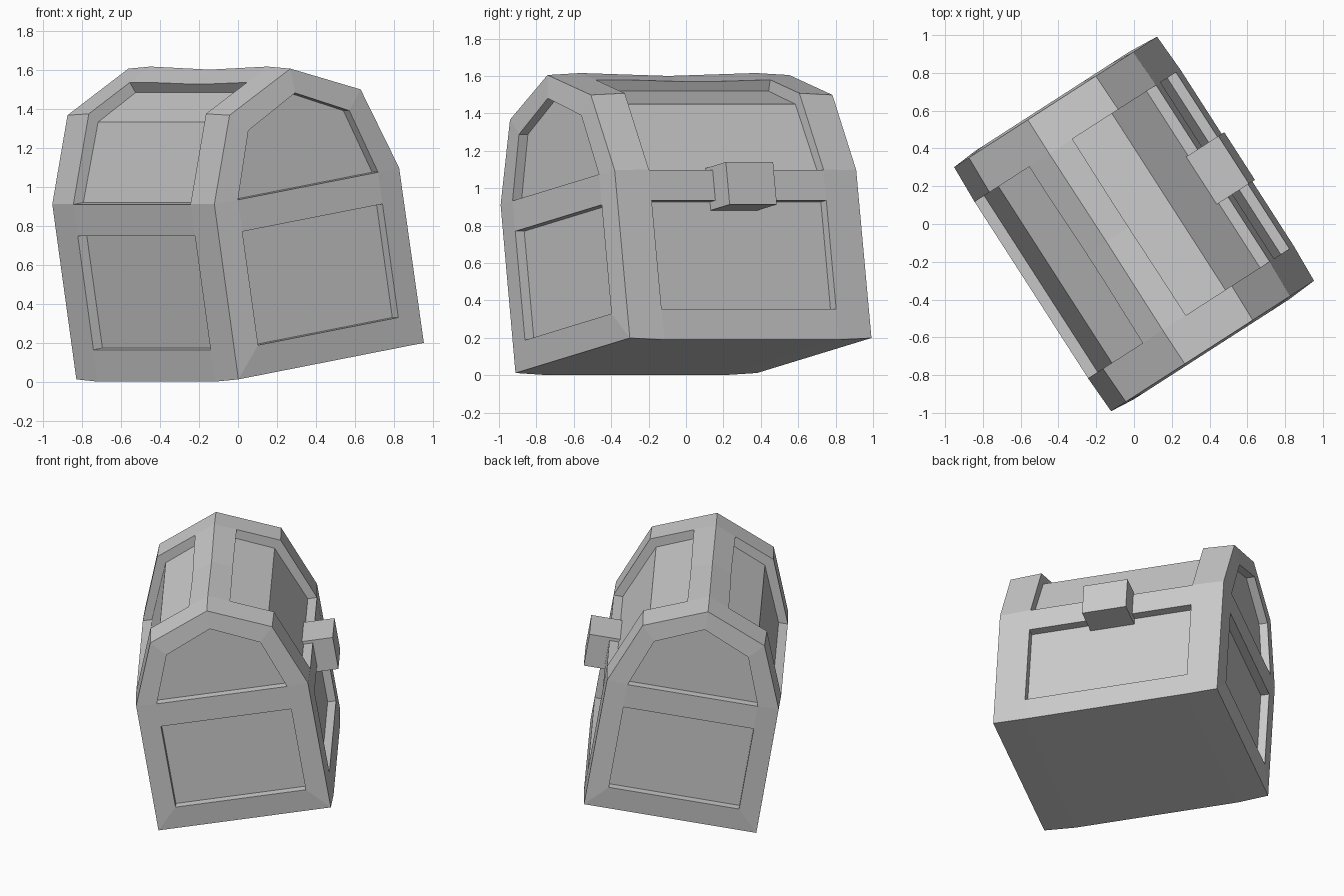
import bpy, bmesh, math
from mathutils import Matrix, Vector

if "Cube" in bpy.data.objects:
    bpy.data.objects.remove(bpy.data.objects["Cube"], do_unlink=True)

# Single plain grey material
grey = bpy.data.materials.new("plain grey")
grey.use_nodes = True
colour = (0.6, 0.6, 0.6, 1)
grey.diffuse_color = colour
grey.node_tree.nodes["Principled BSDF"].inputs["Base Color"].default_value = colour

# Chest frame: local x along the chest, y towards the lock, z up, then turned and tipped
PLACE = (Matrix.Rotation(math.radians(-57.25), 4, 'Z')
         @ Matrix.Rotation(math.radians(9.4), 4, 'X')
         @ Matrix.Translation((0, 0.09, 0.092)))


def finish(bm, name):
    bmesh.ops.recalc_face_normals(bm, faces=bm.faces)
    mesh = bpy.data.meshes.new(name)
    bm.to_mesh(mesh)
    bm.free()
    mesh.materials.append(grey)
    obj = bpy.data.objects.new(name, mesh)
    obj.matrix_world = PLACE
    bpy.context.collection.objects.link(obj)
    return obj


def mirrored(half):
    """Half outline ending on the centre line -> full outline."""
    return half + [(-y, z) for y, z in reversed(half[:-1])]


def ring(bm, x, outline):
    return [bm.verts.new((x, y, z)) for y, z in outline]


def prism(bm, outline, x0, x1):
    a, b = ring(bm, x0, outline), ring(bm, x1, outline)
    bm.faces.new(a)
    bm.faces.new(b[::-1])
    for i in range(len(a)):
        j = (i + 1) % len(a)
        bm.faces.new((a[i], b[i], b[j], a[j]))


def rect(y0, y1, z0, z1):
    return [(y0, z0), (y1, z0), (y1, z1), (y0, z1)]


SEAM = 0.91
END, BEND, DEPTH = 0.768, 0.555, 0.055
profile = mirrored([(0.573, 0), (0.571, SEAM), (0.405, 1.345), (0, 1.52)])
cap = mirrored([(0.433, 0.155), (0.433, SEAM), (0.312, 1.25), (0, 1.394)])


def bulged(k):
    return [(y * k, 0.75 + (z - 0.75) * k) for y, z in profile]


# Chest body: slightly bulged rings from one end cap to the other
bm = bmesh.new()
middle = bulged(1.014)
middle[3] = (0, 1.515)
rings = [ring(bm, x, o) for x, o in (
    (-END - 0.012, cap), (-END, profile), (-BEND, bulged(1.014)), (0, middle),
    (BEND, bulged(1.014)), (END, profile), (END + 0.012, cap))]
for a, b in zip(rings, rings[1:]):
    for i in range(len(a)):
        j = (i + 1) % len(a)
        bm.faces.new((a[i], b[i], b[j], a[j]))
bm.faces.new(rings[0])
bm.faces.new(rings[-1][::-1])
chest = finish(bm, "chest")

# Recess cutters: end panels, side panels and lid panels, on both sides
bm = bmesh.new()
lid_cut = [(0.8, SEAM), (0.518, SEAM), (0.362, 1.302), (0.112, 1.414),
           (0.18, 1.566), (0.8, 1.566)]
for s in (1, -1):
    inner, outer = s * (END + 0.01 - DEPTH), s * 0.9
    prism(bm, rect(-0.433, 0.433, 0.155, 0.745), inner, outer)
    prism(bm, cap[1:-1], inner, outer)
    prism(bm, rect(s * 0.525, s * 0.8, 0.155, 0.745), -BEND, BEND)
    prism(bm, [(s * y, z) for y, z in lid_cut], -BEND, BEND)
cutter = finish(bm, "recess_cutter")
cutter.hide_render = True

cut = chest.modifiers.new("recesses", 'BOOLEAN')
cut.operation = 'DIFFERENCE'
cut.solver = 'EXACT'
cut.object = cutter
bpy.context.view_layer.update()
result = bpy.data.meshes.new_from_object(
    chest.evaluated_get(bpy.context.evaluated_depsgraph_get()))
chest.modifiers.clear()
chest.data = result
bpy.data.objects.remove(cutter, do_unlink=True)

# Lock block over the seam
bm = bmesh.new()
prism(bm, rect(0.5, 0.715, 0.70, 0.93), -0.15, 0.15)
finish(bm, "lock")
